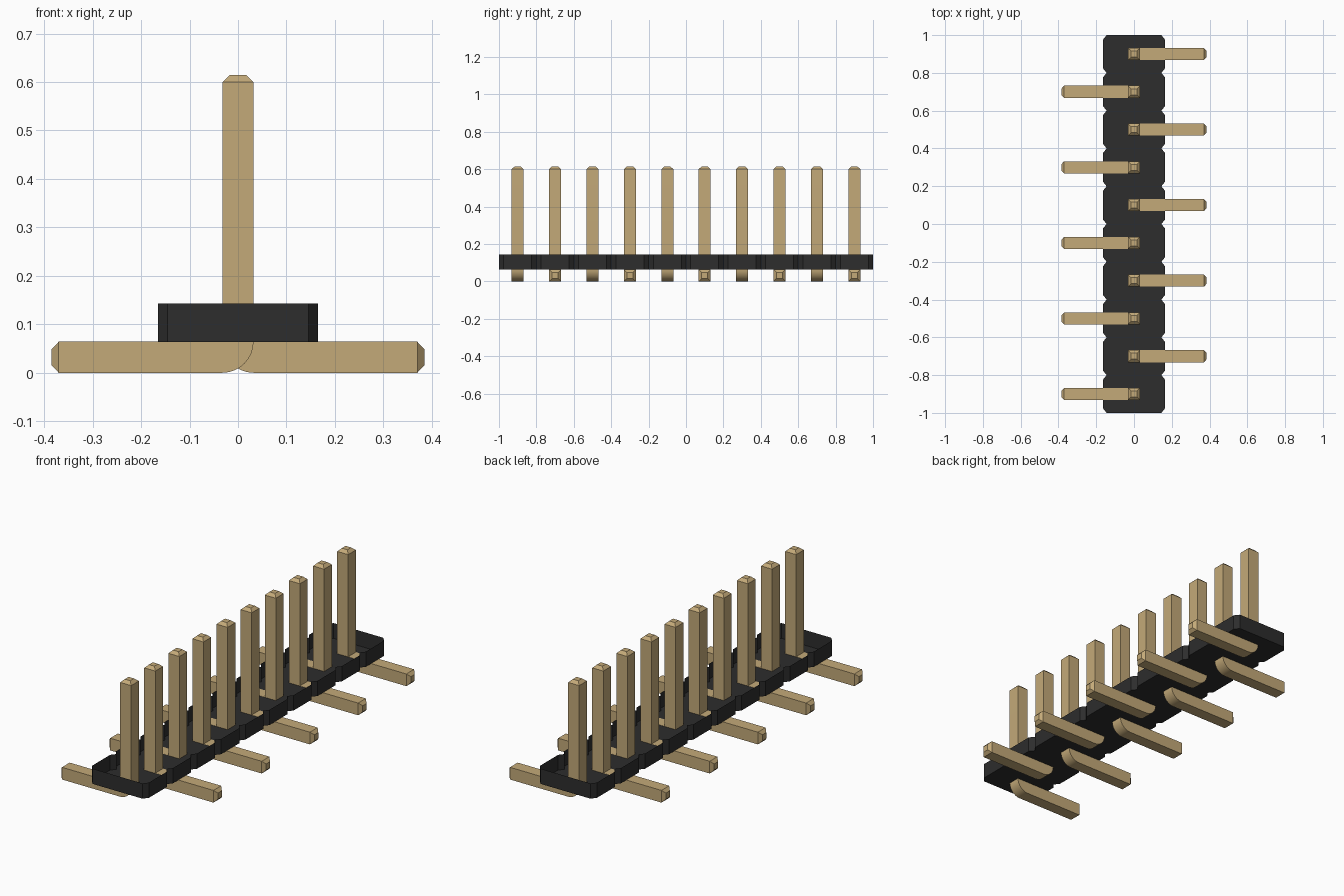
import bpy, bmesh, math
from mathutils import Vector

cube = bpy.data.objects.get("Cube")
if cube:
    bpy.data.objects.remove(cube)

PITCH, COUNT = 0.2, 10
HALF = 0.032          # half thickness of a pin
FLOOR, RIM = 0.063, 0.143


def material(name, color):
    m = bpy.data.materials.new(name)
    m.use_nodes = True
    m.diffuse_color = (*color, 1)
    bsdf = m.node_tree.nodes["Principled BSDF"]
    bsdf.inputs["Base Color"].default_value = (*color, 1)
    bsdf.inputs["Roughness"].default_value = 0.6
    return m


def finish(bm, name, mat):
    mesh = bpy.data.meshes.new(name)
    bm.to_mesh(mesh)
    bm.free()
    mesh.materials.append(mat)
    ob = bpy.data.objects.new(name, mesh)
    bpy.context.collection.objects.link(ob)
    return ob


def taper(bm, face, shift):
    """Pull a face outwards and shrink it to make a chamfered pin tip."""
    new = bmesh.ops.extrude_discrete_faces(bm, faces=[face])["faces"][0]
    mid = new.calc_center_median()
    for v in new.verts:
        v.co = mid + (v.co - mid) * 0.5 + Vector(shift)


def make_pin(name, y, side, mat):
    # L-shaped side profile with a rounded outer bend
    top = 2 * HALF
    profile = [(HALF, 0.6), (-HALF, 0.6)]
    for i in range(9):
        a = math.pi + i * math.pi / 16
        profile.append((HALF + top * math.cos(a), top + top * math.sin(a)))
    profile += [(0.37, 0), (0.37, top), (HALF, top)]
    bm = bmesh.new()
    face = bm.faces.new([bm.verts.new((x * side, y - HALF, z)) for x, z in profile])
    ext = bmesh.ops.extrude_face_region(bm, geom=[face])["geom"]
    for v in ext:
        if isinstance(v, bmesh.types.BMVert):
            v.co.y += 2 * HALF
    bmesh.ops.recalc_face_normals(bm, faces=bm.faces)
    ends = [max(bm.faces, key=lambda f: f.calc_center_median().z),
            max(bm.faces, key=lambda f: f.calc_center_median().x * side)]
    taper(bm, ends[0], (0, 0, 0.015))
    taper(bm, ends[1], (side * 0.015, 0, 0))
    bmesh.ops.recalc_face_normals(bm, faces=bm.faces)
    ob = finish(bm, name, mat)
    bpy.ops.object.select_all(action="DESELECT")
    ob.select_set(True)
    bpy.context.view_layer.objects.active = ob
    bpy.ops.object.shade_smooth_by_angle(angle=math.radians(30))


def make_housing(mat):
    # Notched outline, one chamfered section per pin, open at the top
    right = []
    for i in range(COUNT):
        y = -1 + i * PITCH
        right += [(0.145, y), (0.165, y + 0.025), (0.165, y + PITCH - 0.025)]
    right.append((0.145, 1))
    outline = right + [(-x, y) for x, y in reversed(right)]
    bm = bmesh.new()
    low = [bm.verts.new((x, y, FLOOR)) for x, y in outline]
    high = [bm.verts.new((x, y, RIM)) for x, y in outline]
    bm.faces.new(low[::-1])
    n = len(low)
    for i in range(n):
        j = (i + 1) % n
        bm.faces.new((low[i], low[j], high[j], high[i]))
    finish(bm, "housing", mat)


gold = material("pale gold", (0.55, 0.40, 0.19))
black = material("black plastic", (0.026, 0.026, 0.026))

make_housing(black)
for k in range(COUNT):
    make_pin(f"pin_{k + 1}", -0.9 + k * PITCH, 1 if k % 2 else -1, gold)
